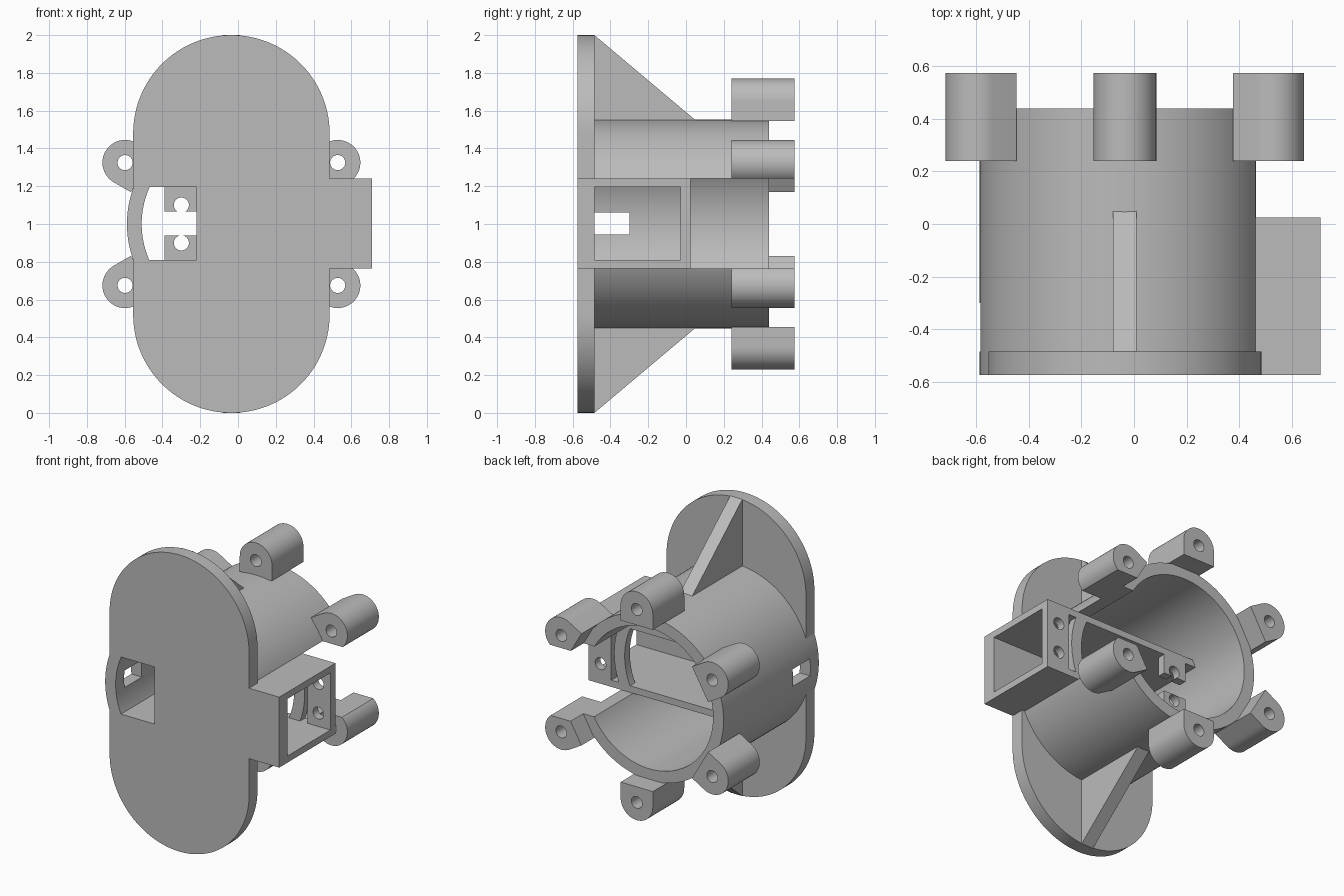
import bpy
import bmesh
from math import cos, sin, pi, radians

old = bpy.data.objects.get("Cube")
if old:
    bpy.data.objects.remove(old)

CX, CZ = -0.035, 1.0                      # tube axis
FRONT, FACE, TUBE_END = -0.575, -0.485, 0.44
R_OUT, R_IN = 0.553, 0.475

grey = bpy.data.materials.new("light grey plastic")
grey.use_nodes = True
grey.diffuse_color = (0.5, 0.5, 0.5, 1)
grey.node_tree.nodes["Principled BSDF"].inputs["Base Color"].default_value = (0.5, 0.5, 0.5, 1)


def prism(name, outline, a, b, axis="y"):
    """Extrude an outline along y (points are x,z) or along x (points are y,z)."""
    bm = bmesh.new()
    place = (lambda p, d: (p[0], d, p[1])) if axis == "y" else (lambda p, d: (d, p[0], p[1]))
    face = bm.faces.new([bm.verts.new(place(p, a)) for p in outline])
    moved = bmesh.ops.extrude_face_region(bm, geom=[face])["geom"]
    shift = (0, b - a, 0) if axis == "y" else (b - a, 0, 0)
    bmesh.ops.translate(bm, verts=[v for v in moved if isinstance(v, bmesh.types.BMVert)], vec=shift)
    bmesh.ops.recalc_face_normals(bm, faces=bm.faces)
    mesh = bpy.data.meshes.new(name)
    bm.to_mesh(mesh)
    bm.free()
    mesh.materials.append(grey)
    obj = bpy.data.objects.new(name, mesh)
    bpy.context.collection.objects.link(obj)
    return obj


def box(name, x0, x1, y0, y1, z0, z1):
    return prism(name, [(x0, z0), (x1, z0), (x1, z1), (x0, z1)], y0, y1)


def arc(cx, cz, r, start, end, steps):
    return [(cx + r * cos(radians(start + (end - start) * i / steps)),
             cz + r * sin(radians(start + (end - start) * i / steps))) for i in range(steps + 1)]


def rod(name, x, z, r, y0, y1, sides=32):
    return prism(name, arc(x, z, r, 0, 360, sides)[:-1], y0, y1)


def combine(target, others, operation="DIFFERENCE"):
    """Apply booleans in turn and remove the helper objects."""
    for other in others:
        mod = target.modifiers.new("bool", "BOOLEAN")
        mod.operation, mod.solver, mod.object = operation, "EXACT", other
        bpy.context.view_layer.update()
        graph = bpy.context.evaluated_depsgraph_get()
        mesh = bpy.data.meshes.new_from_object(target.evaluated_get(graph))
        target.modifiers.clear()
        target.data = mesh
        other.hide_render = True
        bpy.data.objects.remove(other)
    return target


def front_window():
    """Opening through the plate, rounded by the tube bore."""
    cutter = rod("window_cutter", CX, CZ, R_IN, FRONT - 0.1, FACE + 0.05, 128)
    return combine(cutter, [box("limit", -0.8, -0.22, -0.9, 0, 0.81, 1.195)], "INTERSECT")


def cavity():
    return box("cavity_cutter", 0.2, 0.9, FACE, -0.03, 0.81, 1.195)


def side_slot():
    return box("slot_cutter", 0.2, 0.9, 0.025, 0.7, 0.765, 1.24)


# Front plate with rounded ends
outline = arc(CX, 1.48, 0.52, 0, 180, 64) + arc(CX, 0.52, 0.52, 180, 360, 64)
plate = prism("front_plate", outline, FRONT, FACE)
combine(plate, [front_window()])

# Main tube, open on its left side behind the motor box
tube = rod("main_tube", CX, CZ, R_OUT, FRONT, TUBE_END, 128)
combine(tube, [
    rod("bore", CX, CZ, R_IN, FRONT - 0.1, 0.8, 128),
    side_slot(), cavity(),
    box("wire_window", -0.8, -0.4, FACE, -0.3, 0.945, 1.06)])

# Motor box: two shelves, a front wall and a drilled back wall
for name, z0, z1 in (("box_floor", 0.765, 0.81), ("box_roof", 1.195, 1.24)):
    box(name, -0.48, 0.71, FACE, 0.025, z0, z1)
box("box_front_wall", 0.4, 0.71, FRONT, FACE, 0.765, 1.24)
back = box("box_back_wall", -0.39, 0.71, -0.03, 0.025, 0.81, 1.195)
cutters = [box("motor_opening", -0.22, 0.54, -0.2, 0.2, 0.7, 1.3),
           box("cable_slot", -0.5, -0.2, -0.2, 0.2, 0.94, 1.065)]
for x in (-0.3, 0.62):
    for z in (0.9, 1.1):
        cutters.append(rod("screw_hole", x, z, 0.04, -0.2, 0.2))
combine(back, cutters)

# Triangular ribs above and below
for name, side in (("top_rib", 1), ("bottom_rib", -1)):
    profile = [(FACE, CZ + side), (0.05, CZ + side * 0.55),
               (0.05, CZ + side * 0.54), (FACE, CZ + side * 0.54)]
    prism(name, profile, CX - 0.045, CX + 0.045, axis="x")

# Six screw lugs around the back of the tube
for i in range(6):
    turn = 30 + 60 * i
    c, s = cos(radians(turn)), sin(radians(turn))
    lx, lz = CX + 0.65 * c, CZ + 0.65 * s
    inner = [(CX + 0.545 * c - w * s, CZ + 0.545 * s + w * c) for w in (0.12, -0.12)]
    lug = prism(f"screw_lug_{i + 1}", arc(lx, lz, 0.12, turn - 90, turn + 90, 24) + inner, 0.24, 0.575)
    holes = [rod("lug_hole", lx, lz, 0.04, 0, 0.8)]
    if c > 0.5:
        holes.append(side_slot())
    combine(lug, holes)

# Smooth round walls, keep sharp edges
bpy.ops.object.select_all(action="DESELECT")
for obj in bpy.context.scene.objects:
    if obj.type == "MESH" and grey.name in obj.data.materials:
        obj.select_set(True)
        bpy.context.view_layer.objects.active = obj
bpy.ops.object.shade_smooth_by_angle(angle=radians(30))
